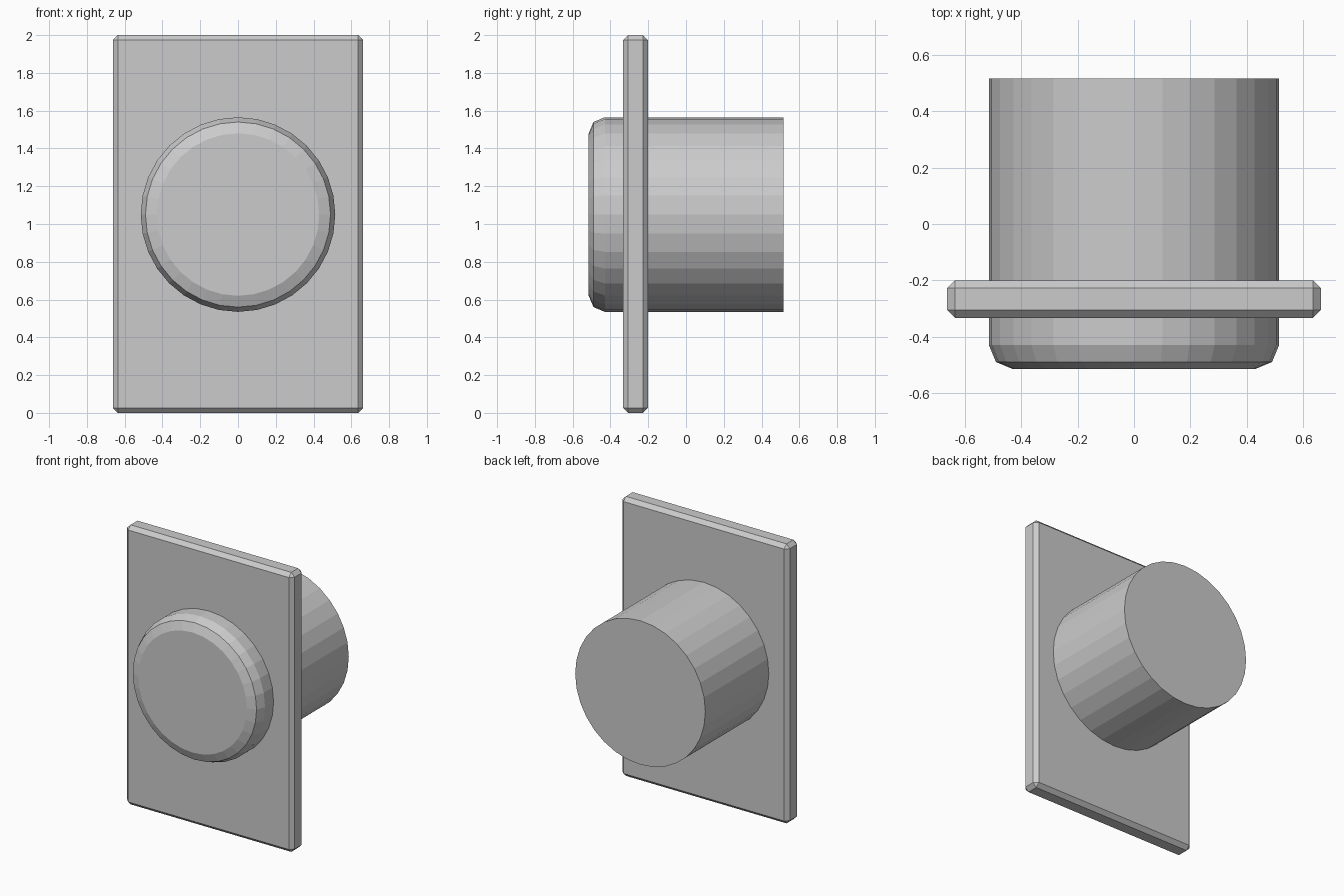
import bpy, bmesh
from math import sin, cos, pi

if "Cube" in bpy.data.objects:
    bpy.data.objects.remove(bpy.data.objects["Cube"])


def add_object(name, bm):
    bmesh.ops.recalc_face_normals(bm, faces=bm.faces)
    mesh = bpy.data.meshes.new(name)
    bm.to_mesh(mesh)
    bm.free()
    obj = bpy.data.objects.new(name, mesh)
    bpy.context.collection.objects.link(obj)
    return obj


# Mounting plate: thin box with chamfered edges
bm = bmesh.new()
bmesh.ops.create_cube(bm, size=1)
bmesh.ops.scale(bm, vec=(1.326, 0.132, 2), verts=bm.verts)
bmesh.ops.translate(bm, vec=(0, -0.267, 1), verts=bm.verts)
bmesh.ops.bevel(bm, geom=bm.edges[:], offset=0.027, segments=1,
                affect='EDGES', profile=0.5)
add_object("mounting_plate", bm)

# Round button body: profile of (y, radius) swept around the y axis
SIDES = 32
CENTRE_Z = 1.05
profile = [(-0.515, 0.43), (-0.49, 0.49), (-0.43, 0.515), (0.517, 0.515)]
bm = bmesh.new()
rings = [[bm.verts.new((r * cos(2 * pi * i / SIDES), y,
                        CENTRE_Z + r * sin(2 * pi * i / SIDES)))
          for i in range(SIDES)] for y, r in profile]
for a, b in zip(rings, rings[1:]):
    for i in range(SIDES):
        j = (i + 1) % SIDES
        bm.faces.new((a[i], a[j], b[j], b[i]))
bm.faces.new(rings[0])
bm.faces.new(rings[-1])
add_object("button_body", bm)
